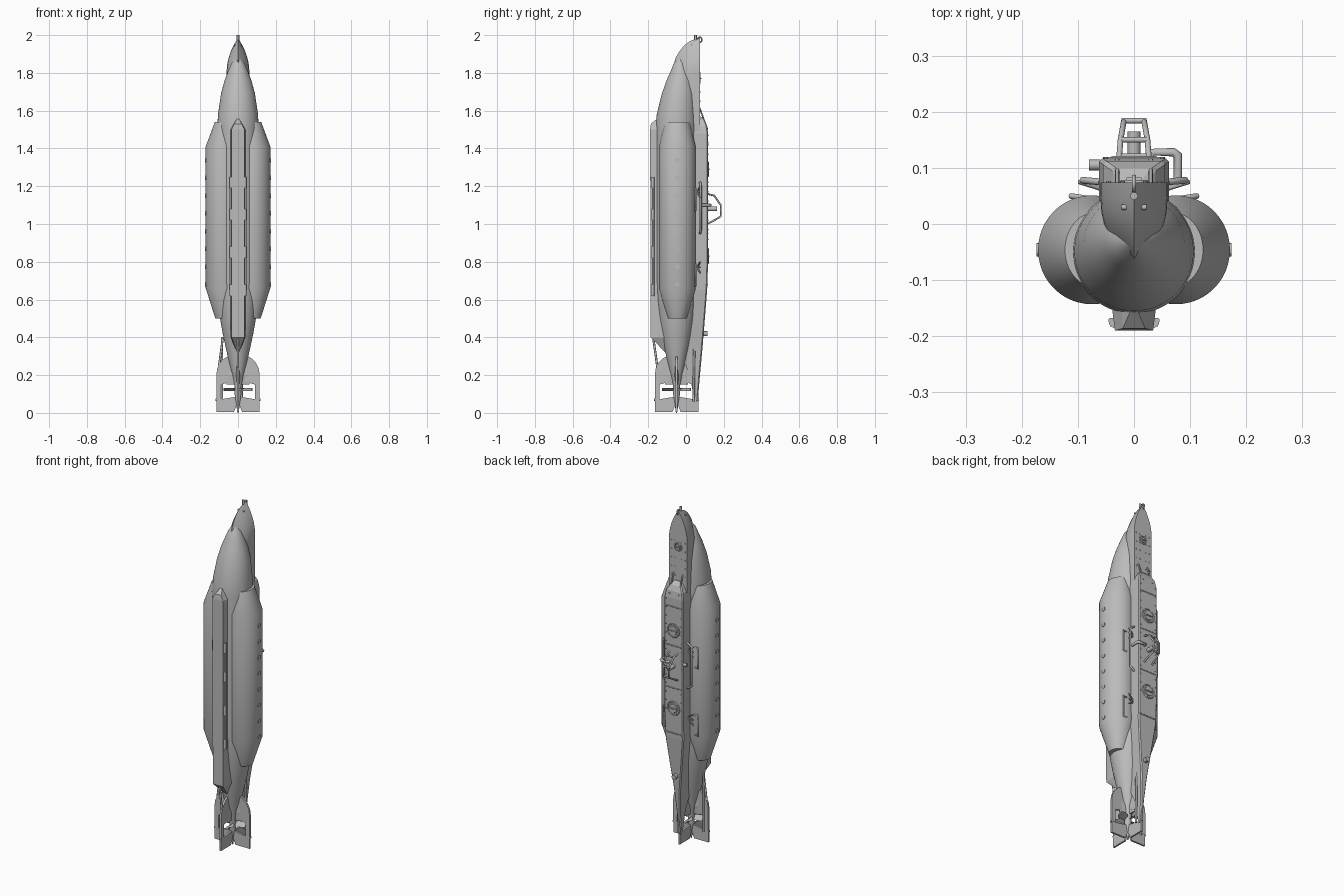
import bpy, bmesh, math
from mathutils import Vector

if "Cube" in bpy.data.objects:
    bpy.data.objects.remove(bpy.data.objects["Cube"])

steel = bpy.data.materials.new("steel_grey")
steel.use_nodes = True
COLOR = (0.5, 0.5, 0.5, 1)
steel.diffuse_color = COLOR
steel.node_tree.nodes["Principled BSDF"].inputs["Base Color"].default_value = COLOR
AXIS = -0.05  # hull centre line in y


def finish(name, bm, smooth=True):
    bmesh.ops.recalc_face_normals(bm, faces=bm.faces)
    mesh = bpy.data.meshes.new(name)
    bm.to_mesh(mesh)
    bm.free()
    mesh.materials.append(steel)
    ob = bpy.data.objects.new(name, mesh)
    bpy.context.collection.objects.link(ob)
    if smooth:
        bpy.ops.object.select_all(action="DESELECT")
        ob.select_set(True)
        bpy.context.view_layer.objects.active = ob
        bpy.ops.object.shade_smooth_by_angle(angle=math.radians(30))
    return ob


def loft(name, rings, smooth=True):
    """Skin matching closed rings and cap both ends."""
    bm = bmesh.new()
    vs = [[bm.verts.new(p) for p in ring] for ring in rings]
    n = len(rings[0])
    for a, b in zip(vs, vs[1:]):
        for i in range(n):
            j = (i + 1) % n
            bm.faces.new((a[i], a[j], b[j], b[i]))
    bm.faces.new(vs[0])
    bm.faces.new(vs[-1])
    return finish(name, bm, smooth)


def ellipse(x, y, z, rx, ry, n=48):
    return [(x + rx * math.cos(i * math.tau / n), y + ry * math.sin(i * math.tau / n), z) for i in range(n)]


def rod(name, points, r, closed=False):
    """Round bar along a path of points."""
    curve = bpy.data.curves.new(name, "CURVE")
    curve.dimensions = "3D"
    curve.bevel_depth = r
    curve.bevel_resolution = 2
    curve.use_fill_caps = True
    s = curve.splines.new("POLY")
    s.points.add(len(points) - 1)
    for p, co in zip(s.points, points):
        p.co = (*co, 1)
    s.use_cyclic_u = closed
    curve.materials.append(steel)
    ob = bpy.data.objects.new(name, curve)
    bpy.context.collection.objects.link(ob)
    return ob


def discs(name, spots, direction, r, h, sides=12, taper=1.0):
    """Many short cylinders in one object, all pointing one way."""
    bm = bmesh.new()
    rot = Vector((0, 0, 1)).rotation_difference(Vector(direction)).to_matrix().to_4x4()
    for s in spots:
        m = rot.copy()
        m.translation = s
        bmesh.ops.create_cone(bm, cap_ends=True, segments=sides, radius1=r, radius2=r * taper, depth=h, matrix=m)
    return finish(name, bm)


# Pressure hull: z, centre y, radius
HULL = [(0.09, AXIS, 0.012), (0.15, AXIS, 0.02), (0.2, AXIS, 0.03), (0.26, AXIS, 0.045),
        (0.34, AXIS, 0.064), (0.42, AXIS, 0.081), (0.5, AXIS, 0.095), (0.6, AXIS, 0.106), (0.7, AXIS, 0.11),
        (1.5, AXIS, 0.11), (1.58, -0.049, 0.106), (1.69, -0.038, 0.09), (1.76, -0.032, 0.071),
        (1.81, -0.029, 0.052), (1.85, -0.03, 0.035), (1.88, -0.03, 0.012)]
loft("pressure_hull", [ellipse(0, y, z, r, r, 64) for z, y, r in HULL])

# Bow casing: pointed outline stacked from stem to deck (y, half width, tip z)
BOW = [(-0.066, 0.012, 1.84), (-0.055, 0.026, 1.88), (-0.034, 0.039, 1.915), (-0.01, 0.051, 1.945),
       (0.02, 0.058, 1.968), (0.05, 0.06, 1.98), (0.074, 0.06, 1.985)]


def bow_ring(y, w, tip):
    side = [(w * (1 - (1 - t) ** 2), tip - 0.18 * t) for t in [i / 10 for i in range(1, 11)]]
    side.append((w, 1.45))
    return [(0, y, tip)] + [(x, y, z) for x, z in side] + [(-x, y, z) for x, z in reversed(side)]


loft("bow_casing", [bow_ring(*b) for b in BOW])

# Deck casing: z, half width, deck y, bottom y
DECK = [(0.06, 0.008, 0.062, 0.045), (0.2, 0.012, 0.074, 0.02), (0.34, 0.022, 0.087, -0.04),
        (0.5, 0.042, 0.1, -0.04), (0.65, 0.06, 0.112, -0.04), (0.8, 0.062, 0.117, -0.04),
        (1.48, 0.062, 0.117, -0.04), (1.52, 0.055, 0.112, -0.04), (1.55, 0.038, 0.1, -0.03), (1.57, 0.02, 0.078, -0.02)]
loft("deck_casing", [[(-w, b, z), (w, b, z), (w, d - 0.006, z), (w - 0.006, d, z),
                      (0.006 - w, d, z), (-w, d - 0.006, z)] for z, w, d, b in DECK], False)

# Box keel with pointed ends: z, half width, lower y
KEEL = [(0.32, 0.006, -0.11), (0.4, 0.034, -0.187), (1.5, 0.034, -0.19), (1.53, 0.02, -0.186), (1.56, 0.004, -0.15)]
loft("box_keel", [[(-w, y, z), (w, y, z), (w * 1.15, -0.15, z), (w * 1.15, -0.1, z),
                   (-w * 1.15, -0.1, z), (-w * 1.15, -0.15, z)] if y < -0.151 else
                  [(-w, y, z), (w, y, z), (w, y + 0.01, z), (w, -0.08, z), (-w, -0.08, z), (-w, y + 0.01, z)]
                  for z, w, y in KEEL], False)

# Saddle tanks, side studs, keel rails and deck side fittings
TANK = [(0.5, 0.07, 0.05, 0.05), (0.66, 0.075, 0.096, 0.097), (1.41, 0.075, 0.096, 0.097), (1.54, 0.07, 0.053, 0.066)]
for side, s in (("left", 1), ("right", -1)):
    loft(side + "_saddle_tank", [ellipse(s * x, -0.046, z, rx, ry) for z, x, rx, ry in TANK])
    discs(side + "_tank_studs", [(s * 0.17, -0.046, 0.68 + i * 0.094) for i in range(8)], (s, 0, 0), 0.012, 0.008)
    rod(side + "_keel_rail", [(s * 0.041, -0.172, 0.63), (s * 0.041, -0.172, 1.25)], 0.005)
    for z in (0.65, 0.85, 1.05, 1.22):
        rod(side + "_rail_clamp", [(s * 0.036, -0.176, z - 0.03), (s * 0.036, -0.176, z + 0.03)], 0.009)
    rod(side + "_hand_frame", [(s * 0.06, 0.075, 0.95), (s * 0.092, 0.078, 0.97), (s * 0.092, 0.078, 1.2),
                               (s * 0.06, 0.075, 1.22)], 0.006)
    for z in (0.77, 1.17):
        for dz in (-0.03, 0, 0.03):
            rod(side + "_cleat", [(s * 0.05, 0.06, z), (s * 0.098, 0.075, z + dz)], 0.004)
        rod(side + "_tank_bracket", [(s * 0.08, 0.045, z - 0.1), (s * 0.113, 0.05, z - 0.1),
                                     (s * 0.113, 0.05, z + 0.02), (s * 0.08, 0.045, z + 0.02)], 0.005)
    rod(side + "_ramp_rail", [(s * 0.03, 0.07, 1.62), (s * 0.03, 0.114, 1.5)], 0.004)
    # Guard frame amidships
    rod(side + "_guard_rail", [(s * 0.027, 0.112, 1.16), (s * 0.024, 0.15, 1.15), (s * 0.018, 0.184, 1.1),
                               (s * 0.018, 0.184, 1.04), (s * 0.024, 0.15, 1.02), (s * 0.027, 0.112, 1.0)], 0.005)

for y, z in ((0.184, 1.1), (0.184, 1.04), (0.15, 1.15)):
    rod("guard_crossbar", [(-0.022, y, z), (0.022, y, z)], 0.005)

# Periscope stub and bent pipe
rod("periscope_stub", [(0, 0.11, 1.08), (0, 0.165, 1.08)], 0.012)
rod("bent_pipe", [(0.03, 0.118, 1.1), (0.03, 0.128, 1.1), (0.07, 0.128, 1.1), (0.078, 0.122, 1.1), (0.078, 0.075, 1.1)], 0.008)
rod("side_valve", [(-0.06, 0.105, 1.1), (-0.08, 0.105, 1.1)], 0.01)

# Hatches and bow port
for y, z, r in ((0.117, 1.29, 0.038), (0.117, 0.83, 0.038), (0.074, 1.77, 0.022)):
    rod("hatch_rim", [(x, y, zz) for x, zz, _ in ellipse(0, z, 0, r, r, 32)], 0.004, True)
    discs("hatch_lid", [(0, y, z)], (0, 1, 0), r * 0.75, 0.008, 24, 0.85)
    rod("hatch_bar", [(-r * 0.6, y + 0.005, z), (r * 0.6, y + 0.005, z)], 0.004)

# Deck rivets, hull seams and plate joints
discs("deck_rivets", [(x, 0.117, 0.82 + i * 0.05) for i in range(14) for x in (-0.05, 0.05)], (0, 1, 0), 0.004, 0.005, 8)
discs("bow_rivets", [(x, 0.074, 1.6 + i * 0.05) for i in range(5) for x in (-0.045, -0.02, 0.02, 0.045)], (0, 1, 0), 0.004, 0.005, 8)
for z in (0.68, 0.95, 1.2, 1.43):
    rod("deck_joint", [(-0.055, 0.115 if z > 0.7 else 0.112, z), (0.055, 0.115 if z > 0.7 else 0.112, z)], 0.004)

# Bow knob and lifting eye
rod("bow_knob", [(0, 0.05, 1.975), (0, 0.05, 2.0)], 0.007)
rod("bow_eye", [(0, y, z) for y, z, _ in ellipse(0.072, 1.975, 0, 0.012, 0.014, 16)], 0.004, True)
rod("bow_crossbar", [(-0.022, 0.03, 1.945), (0.022, 0.03, 1.945)], 0.005)
discs("stern_fitting", [(0, 0.09, 0.42)], (0, 1, 0), 0.014, 0.05)

# Four stern fins, each with a control surface below the propeller gap
FIN = [(0.03, 0.31), (0.07, 0.29), (0.095, 0.265), (0.11, 0.235), (0.115, 0.2), (0.115, 0.072),
       (0.09, 0.072), (0.09, 0.15), (0.02, 0.17)]
BLADE = [(0.012, 0.085), (0.115, 0.068), (0.115, 0.004), (0.022, 0.004), (0.004, 0.05)]


def plate(name, outline, angle, t):
    c, s = math.cos(angle), math.sin(angle)
    return loft(name, [[(r * c - k * s, AXIS + r * s + k * c, z) for r, z in outline] for k in (-t, t)], False)


for i, place in enumerate(("left", "upper", "right", "lower")):
    a = i * math.pi / 2
    plate(place + "_fin", FIN, a, 0.006)
    plate(place + "_control_surface", BLADE, a, 0.005)
    c, s = math.cos(a), math.sin(a)
    rod(place + "_fin_pivot", [(0.1 * c, AXIS + 0.1 * s, 0.07), (0.119 * c, AXIS + 0.119 * s, 0.07)], 0.006)
    loft(place + "_fin_root", [[(c * r - s * k, AXIS + s * r + c * k, z) for r, k in
                                ((0, -w), (0.06, -w * 0.3), (0.06, w * 0.3), (0, w))]
                               for z, w in ((0.15, 0.008), (0.2, 0.016), (0.29, 0.006))], False)

# Propeller
loft("propeller_hub", [ellipse(0, AXIS, z, r, r, 24) for z, r in ((0.0, 0.003), (0.04, 0.009), (0.1, 0.018), (0.15, 0.018))])
for i in range(4):
    a = i * math.pi / 2 + 0.3
    rings = []
    for r, w in ((0.01, 0.008), (0.035, 0.02), (0.06, 0.024), (0.075, 0.014), (0.08, 0.004)):
        rings.append([(r * math.cos(a) - u * w * math.sin(a), AXIS + r * math.sin(a) + u * w * math.cos(a),
                       0.125 + u * 0.008 + v) for u, v in ((-1, 0), (0, 0.003), (1, 0), (0, -0.003))])
    loft("propeller_blade", rings)

# Guard struts protecting the stern gear
rod("keel_strut", [(0, -0.175, 0.41), (0, -0.15, 0.23)], 0.006)
rod("side_strut", [(-0.08, AXIS, 0.4), (-0.1, AXIS, 0.25)], 0.006)
rod("side_guard_rod", [(-0.085, -0.045, 0.4), (-0.085, -0.045, 0.06)], 0.006)
rod("upper_guard_rod", [(0.02, 0.045, 0.45), (0.02, 0.04, 0.06)], 0.006)
